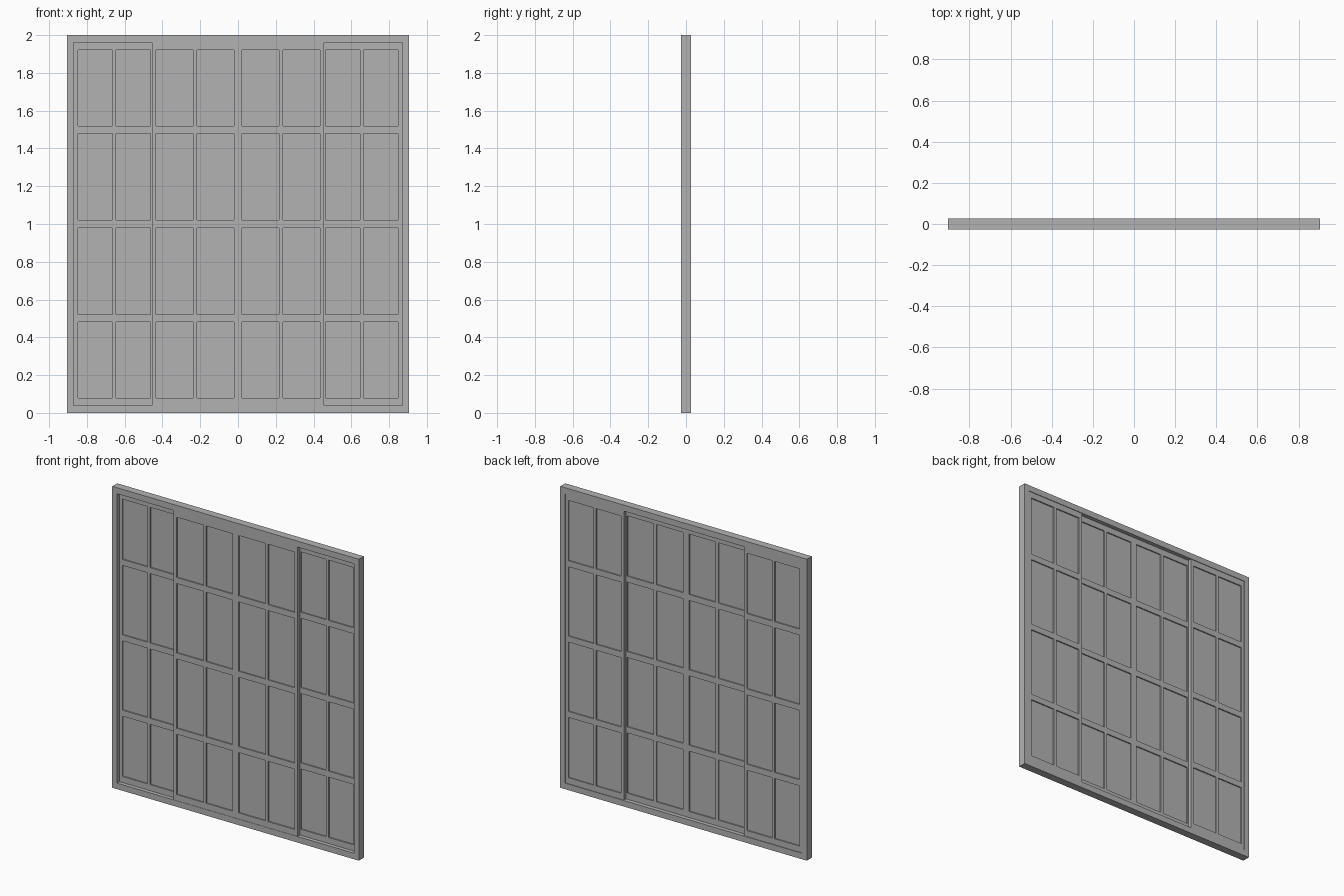
import bpy, bmesh
from mathutils import Vector

old = bpy.data.objects.get("Cube")
if old:
    bpy.data.objects.remove(old, do_unlink=True)

# Single plain grey material
grey = bpy.data.materials.new("plain_grey")
grey.use_nodes = True
colour = (0.45, 0.45, 0.45, 1)
grey.diffuse_color = colour
grey.node_tree.nodes["Principled BSDF"].inputs["Base Color"].default_value = colour

HALF_W, HEIGHT, HALF_D = 0.905, 2.0, 0.026   # overall frame
IN_X, IN_Z = 0.87, 0.04                      # opening
STILE, MUNTIN, RAIL = 0.022, 0.02, 0.04      # lattice bar widths
PANE_DEPTH = 0.008


def cut_box(x0, x1, y0, y1, z0, z1, x_cuts, z_cuts):
    """Box sliced into a grid along x and z."""
    bm = bmesh.new()
    bmesh.ops.create_cube(bm, size=1)
    for v in bm.verts:
        v.co = Vector(((x0 + x1) / 2 + v.co.x * (x1 - x0),
                       (y0 + y1) / 2 + v.co.y * (y1 - y0),
                       (z0 + z1) / 2 + v.co.z * (z1 - z0)))
    for axis, cuts in ((Vector((1, 0, 0)), x_cuts), (Vector((0, 0, 1)), z_cuts)):
        for c in cuts:
            geom = bm.verts[:] + bm.edges[:] + bm.faces[:]
            bmesh.ops.bisect_plane(bm, geom=geom, plane_co=axis * c, plane_no=axis)
    bm.normal_update()
    return bm


def finish(bm, name):
    bmesh.ops.recalc_face_normals(bm, faces=bm.faces[:])
    mesh = bpy.data.meshes.new(name)
    bm.to_mesh(mesh)
    bm.free()
    mesh.materials.append(grey)
    bpy.context.collection.objects.link(bpy.data.objects.new(name, mesh))


# Outer frame: one ring with a rectangular opening
bm = cut_box(-HALF_W, HALF_W, -HALF_D, HALF_D, 0, HEIGHT,
             (-IN_X, IN_X), (IN_Z, HEIGHT - IN_Z))
middle = [f for f in bm.faces if abs(f.normal.y) > 0.9
          and abs(f.calc_center_median().x) < IN_X
          and IN_Z < f.calc_center_median().z < HEIGHT - IN_Z]
rim = list({e for f in middle for e in f.edges})
bmesh.ops.delete(bm, geom=middle, context='FACES_ONLY')
bmesh.ops.bridge_loops(bm, edges=rim)
finish(bm, "outer_frame")


def lattice_panel(name, x0, x1, y0, y1):
    """Sliding panel with two columns and four rows of sunken panes."""
    z0, z1, mid = IN_Z, HEIGHT - IN_Z, (x0 + x1) / 2
    columns = [(x0 + STILE, mid - MUNTIN / 2), (mid + MUNTIN / 2, x1 - STILE)]
    bars = [HEIGHT * k / 4 for k in (1, 2, 3)]
    bottoms = [z0 + RAIL] + [b + RAIL / 2 for b in bars]
    tops = [b - RAIL / 2 for b in bars] + [z1 - RAIL]
    bm = cut_box(x0, x1, y0, y1, z0, z1,
                 [x for c in columns for x in c], bottoms + tops)

    def is_pane(f):
        c = f.calc_center_median()
        return (abs(f.normal.y) > 0.9
                and any(a < c.x < b for a, b in columns)
                and any(a < c.z < b for a, b in zip(bottoms, tops)))

    panes = [f for f in bm.faces if is_pane(f)]
    for f in bmesh.ops.extrude_discrete_faces(bm, faces=panes)["faces"]:
        inward = PANE_DEPTH if f.calc_center_median().y < (y0 + y1) / 2 else -PANE_DEPTH
        bmesh.ops.translate(bm, verts=f.verts[:], vec=(0, inward, 0))
    finish(bm, name)


# Centre panels run in the front track, side panels in the back track
for side, s in (("left", 1), ("right", -1)):
    lattice_panel("front_panel_" + side, *sorted((0, s * 0.455)), -0.024, -0.001)
    lattice_panel("back_panel_" + side, *sorted((s * 0.44, s * IN_X)), 0.0, 0.022)
